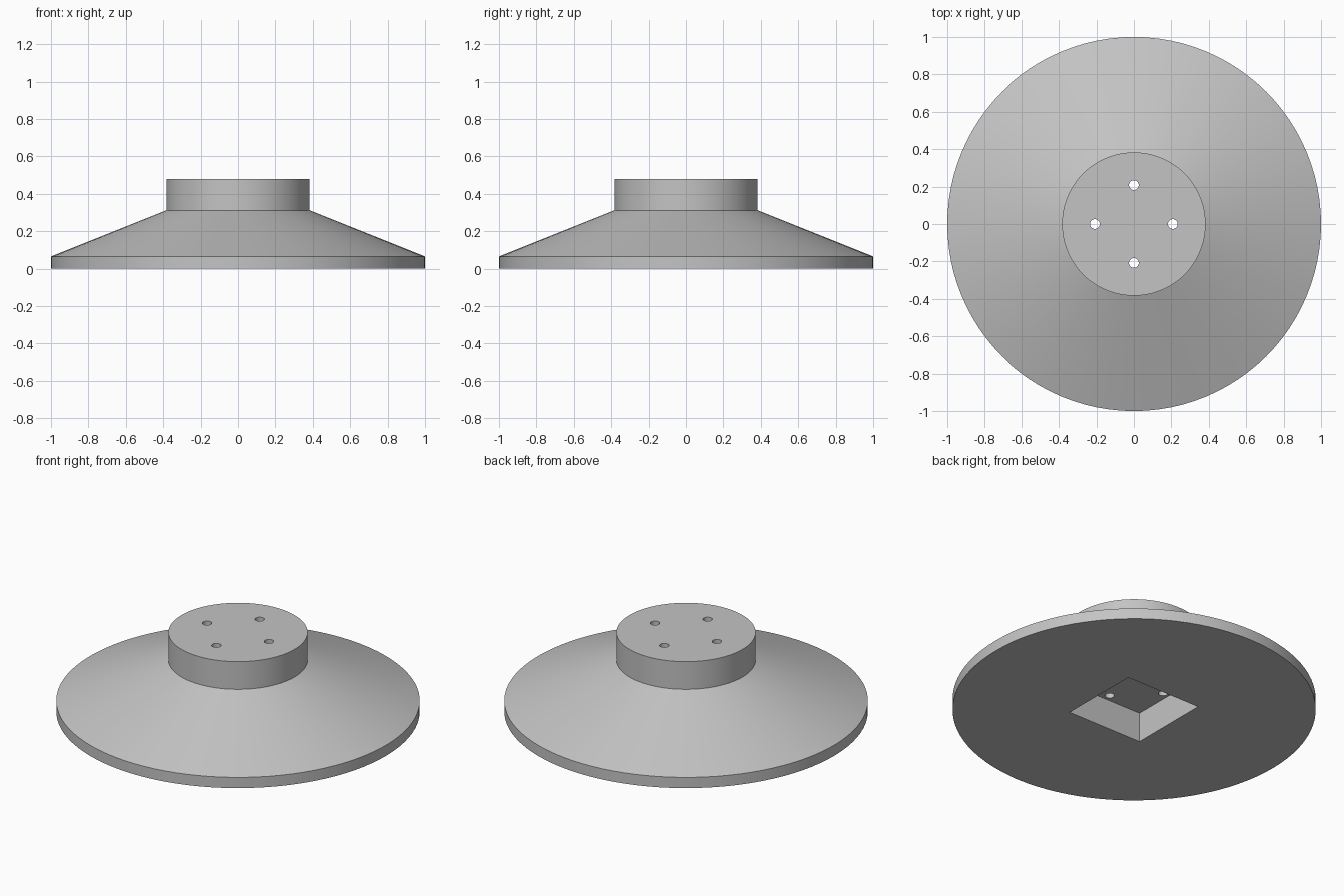
import bpy
import bmesh
import math
from mathutils import Matrix, Vector

cube = bpy.data.objects.get("Cube")
if cube:
    bpy.data.objects.remove(cube, do_unlink=True)

SIDES = 96
TOP = 0.48
RECESS_DEPTH = 0.18
RECESS_SIDE = 0.5
HOLE_OFFSET = 0.208
HOLE_RADIUS = 0.026


def new_object(name, bm):
    mesh = bpy.data.meshes.new(name)
    bm.to_mesh(mesh)
    bm.free()
    obj = bpy.data.objects.new(name, mesh)
    bpy.context.collection.objects.link(obj)
    return obj


def revolve(name, profile):
    """Solid of rings (radius, height) closed by flat caps."""
    bm = bmesh.new()
    rings = []
    for radius, z in profile:
        rings.append([bm.verts.new((radius * math.cos(a), radius * math.sin(a), z))
                      for a in (math.tau * i / SIDES for i in range(SIDES))])
    for low, high in zip(rings, rings[1:]):
        for i in range(SIDES):
            j = (i + 1) % SIDES
            bm.faces.new((low[i], low[j], high[j], high[i]))
    bm.faces.new(rings[0][::-1])
    bm.faces.new(rings[-1])
    return new_object(name, bm)


def cut(target, cutter):
    mod = target.modifiers.new("cut", "BOOLEAN")
    mod.operation = "DIFFERENCE"
    mod.solver = "EXACT"
    mod.object = cutter
    bpy.context.view_layer.objects.active = target
    bpy.ops.object.modifier_apply(modifier=mod.name)
    bpy.data.objects.remove(cutter, do_unlink=True)


# Grey material
grey = bpy.data.materials.new("light grey")
grey.use_nodes = True
colour = (0.55, 0.55, 0.55, 1)
grey.diffuse_color = colour
grey.node_tree.nodes["Principled BSDF"].inputs["Base Color"].default_value = colour

# Flange: rim, sloping cone and raised hub
flange = revolve("mounting_flange", [(1, 0), (1, 0.065), (0.383, 0.312), (0.383, TOP)])
flange.data.materials.append(grey)

# Square recess in the underside
bm = bmesh.new()
bmesh.ops.create_cube(bm, size=1, matrix=Matrix.Diagonal(
    (RECESS_SIDE, RECESS_SIDE, 2 * RECESS_DEPTH, 1)))
cut(flange, new_object("recess_cutter", bm))

# Four screw holes from the hub top into the recess
for i in range(4):
    angle = i * math.pi / 2
    spot = Vector((math.cos(angle), math.sin(angle), 0)) * HOLE_OFFSET
    spot.z = (TOP + RECESS_DEPTH) / 2
    bm = bmesh.new()
    bmesh.ops.create_cone(bm, cap_ends=True, segments=32, radius1=HOLE_RADIUS,
                          radius2=HOLE_RADIUS, depth=TOP - RECESS_DEPTH + 0.1,
                          matrix=Matrix.Translation(spot))
    cut(flange, new_object("hole_cutter", bm))

# Smooth round walls, crisp edges
bpy.ops.object.select_all(action="DESELECT")
flange.select_set(True)
bpy.context.view_layer.objects.active = flange
bpy.ops.object.shade_smooth_by_angle(angle=math.radians(20))
